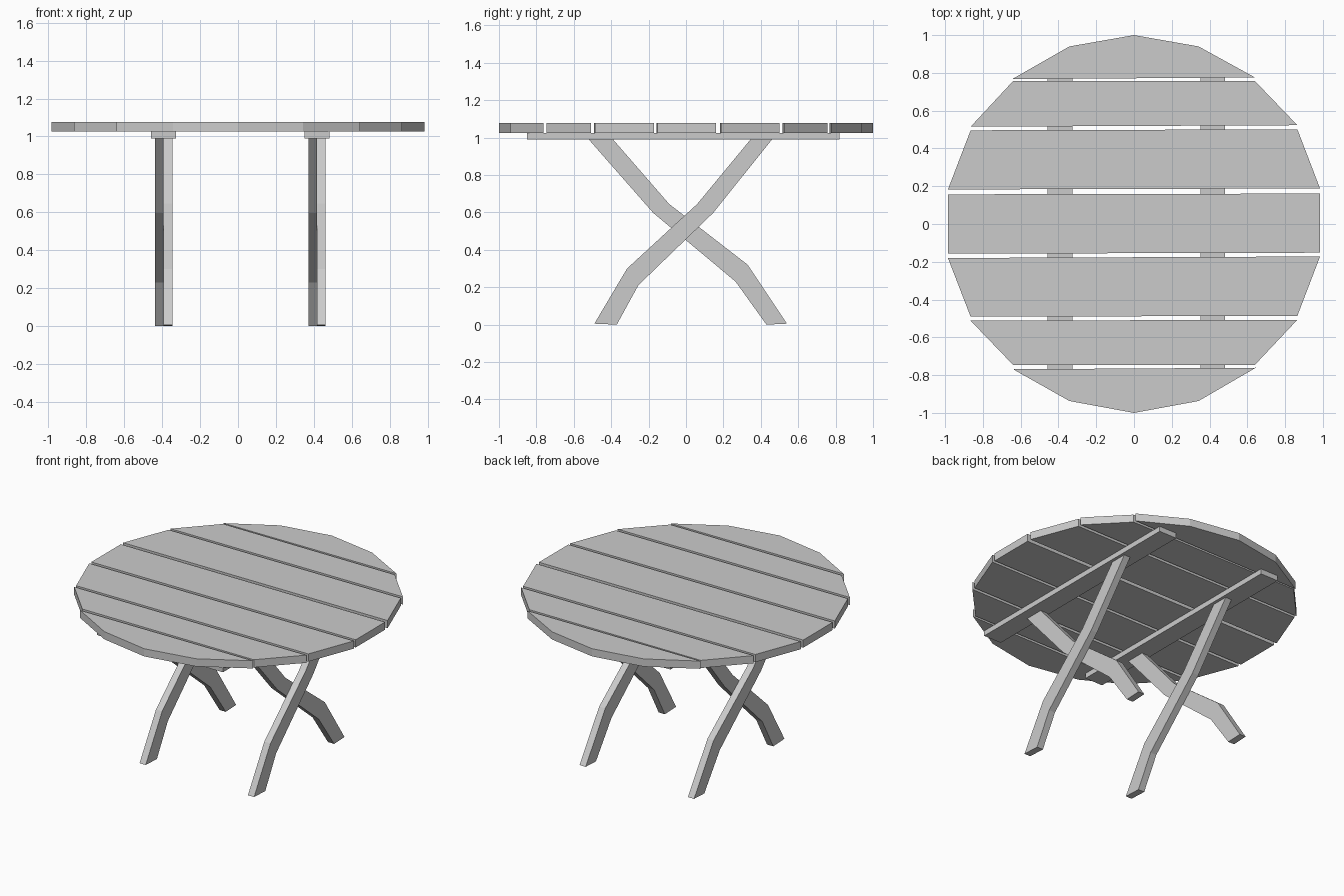
import bpy
import bmesh
from mathutils import Vector

cube = bpy.data.objects.get("Cube")
if cube:
    bpy.data.objects.remove(cube, do_unlink=True)

# One plain grey for the whole table
grey = bpy.data.materials.new("plain grey")
grey.use_nodes = True
colour = (0.6, 0.6, 0.6, 1.0)
grey.diffuse_color = colour
grey.node_tree.nodes["Principled BSDF"].inputs["Base Color"].default_value = colour


def extrude_outline(name, points, direction):
    """Solid made by extruding a flat closed outline along a direction."""
    bm = bmesh.new()
    face = bm.faces.new([bm.verts.new(p) for p in points])
    result = bmesh.ops.extrude_face_region(bm, geom=[face], use_keep_orig=True)
    moved = [g for g in result["geom"] if isinstance(g, bmesh.types.BMVert)]
    bmesh.ops.translate(bm, verts=moved, vec=Vector(direction))
    bmesh.ops.recalc_face_normals(bm, faces=bm.faces)
    mesh = bpy.data.meshes.new(name)
    bm.to_mesh(mesh)
    bm.free()
    mesh.materials.append(grey)
    obj = bpy.data.objects.new(name, mesh)
    bpy.context.collection.objects.link(obj)
    return obj


BEAM_Z, SLAT_Z, TOP_Z = 0.99, 1.025, 1.077

# Middle slats: half width and left/right y of the back edge, then of the front edge
slats = [
    ((0.64, 0.757, 0.757), (0.865, 0.515, 0.523)),
    ((0.865, 0.496, 0.501), (0.985, 0.183, 0.188)),
    ((0.985, 0.157, 0.161), (0.985, -0.157, -0.152)),
    ((0.985, -0.18, -0.172), (0.865, -0.491, -0.486)),
    ((0.865, -0.512, -0.507), (0.64, -0.746, -0.746)),
]
outlines = [[(-b, bl), (b, br), (f, fr), (-f, fl)]
            for (b, bl, br), (f, fl, fr) in slats]

# End slats with the faceted rounded rim
outlines.insert(0, [(-0.645, 0.767), (-0.342, 0.94), (0, 1), (0.342, 0.94), (0.64, 0.776)])
outlines.append([(-0.64, -0.769), (-0.342, -0.937), (0, -1), (0.342, -0.937), (0.645, -0.761)])

for i, outline in enumerate(outlines, 1):
    extrude_outline(f"top_slat_{i}", [(x, y, SLAT_Z) for x, y in outline],
                    (0, 0, TOP_Z - SLAT_Z))

# Bent leg profiles in y, z: one from front top to back foot, one the other way
back_foot = [(-0.52, BEAM_Z), (-0.175, 0.597), (0.265, 0.23), (0.43, 0),
             (0.54, 0.005), (0.33, 0.32), (-0.09, 0.645), (-0.39, BEAM_Z)]
front_foot = [(0.345, BEAM_Z), (0.06, 0.645), (-0.315, 0.3), (-0.49, 0.005),
              (-0.37, 0), (-0.255, 0.21), (0.145, 0.597), (0.46, BEAM_Z)]
LEG_WIDTH, BEAM_HALF = 0.046, 0.066

# Each side: a beam under the slats and two crossing legs side by side
for side, x in (("right", -0.392), ("left", 0.417)):
    lo, hi = x - BEAM_HALF, x + BEAM_HALF
    extrude_outline(f"{side}_beam",
                    [(lo, -0.85, BEAM_Z), (hi, -0.85, BEAM_Z),
                     (hi, 0.82, BEAM_Z), (lo, 0.82, BEAM_Z)],
                    (0, 0, SLAT_Z - BEAM_Z))
    extrude_outline(f"{side}_back_foot_leg",
                    [(x, y, z) for y, z in back_foot], (-LEG_WIDTH, 0, 0))
    extrude_outline(f"{side}_front_foot_leg",
                    [(x, y, z) for y, z in front_foot], (LEG_WIDTH, 0, 0))
